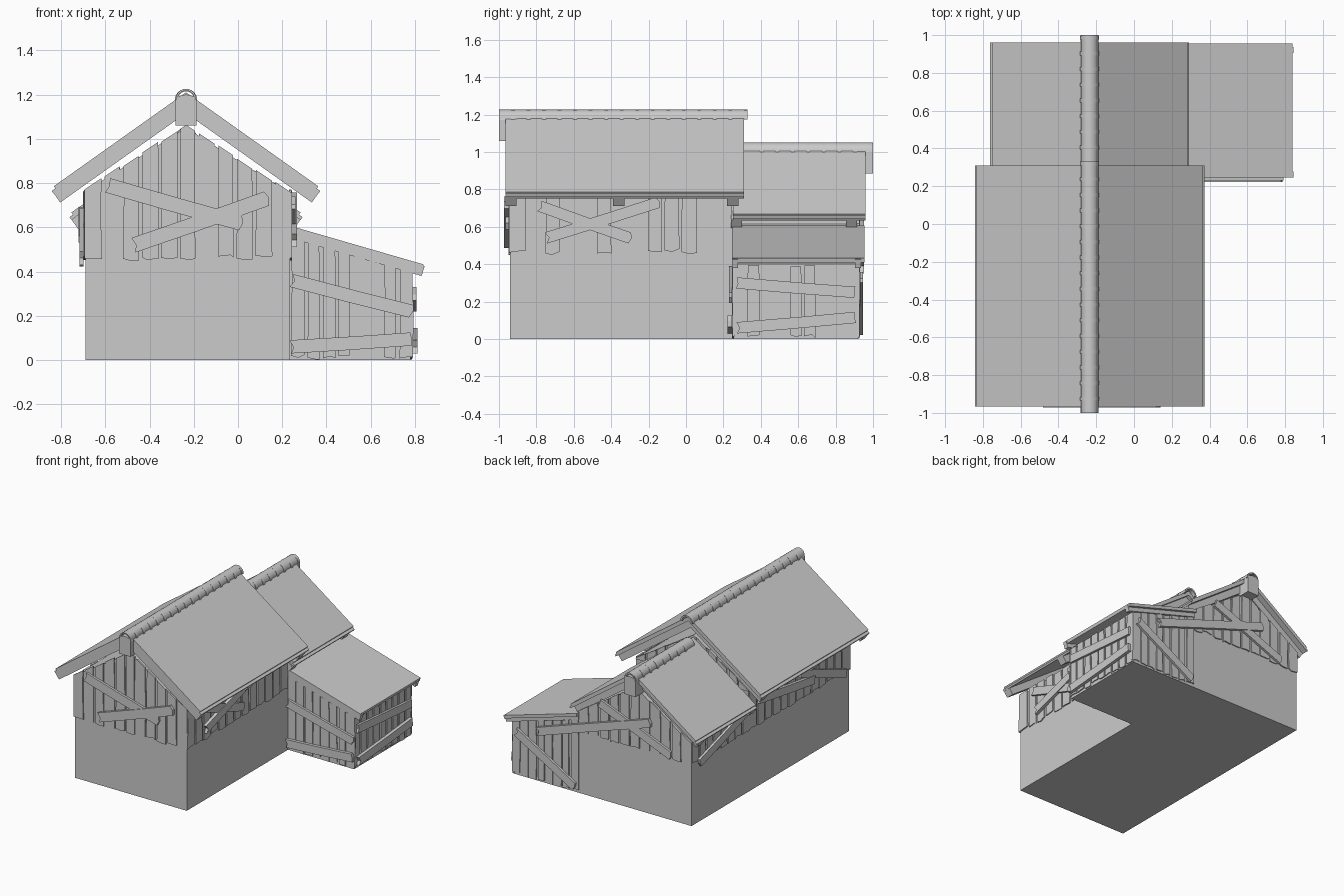
import bpy, bmesh, math, random

if "Cube" in bpy.data.objects:
    bpy.data.objects.remove(bpy.data.objects["Cube"])
random.seed(7)
CX = -0.235          # ridge centre line
SLOPE = 0.71


def build(name, parts):
    """One object from extruded outlines: (points, axis, lo, hi); points are (x or y, z)."""
    bm = bmesh.new()
    for pts, axis, lo, hi in parts:
        def at(p, d):
            return bm.verts.new((p[0], d, p[1]) if axis == 'y' else (d, p[0], p[1]))
        a = [at(p, lo) for p in pts]
        b = [at(p, hi) for p in pts]
        bm.faces.new(a)
        bm.faces.new(b[::-1])
        n = len(pts)
        for i in range(n):
            bm.faces.new((a[i], b[i], b[(i + 1) % n], a[(i + 1) % n]))
    bmesh.ops.recalc_face_normals(bm, faces=bm.faces)
    me = bpy.data.meshes.new(name)
    bm.to_mesh(me)
    bm.free()
    ob = bpy.data.objects.new(name, me)
    bpy.context.collection.objects.link(ob)
    return ob


def jit(a):
    return random.uniform(-a, a)


def planks(name, u0, u1, n, bottom, top, axis, face, out):
    """Row of uneven vertical boards nailed on a wall."""
    parts = []
    w = (u1 - u0) / n
    for i in range(n):
        l = u0 + i * w + (0.004 + abs(jit(0.006)) if i else 0)
        r = u0 + (i + 1) * w - (0.004 + abs(jit(0.006)) if i < n - 1 else 0)
        zb = bottom + jit(0.008)
        drop = abs(jit(0.012))
        tl, tr = top(l) - drop, top(r) - drop
        pts = [(l, zb), ((l + r) / 2 + jit(0.02), zb + jit(0.01)), (r, zb + jit(0.01)),
               (r + jit(0.004), zb + (tr - zb) * 0.5), (r - 0.002, tr)]
        if l < CX < r and axis == 'y' and top(CX) > max(tl, tr):
            pts.append((CX, top(CX) - drop))
        pts += [(l + 0.002, tl), (l + jit(0.004), zb + (tl - zb) * 0.6)]
        parts.append((pts, axis, face, face + out * (0.011 + abs(jit(0.004)))))
    return build(name, parts)


def braces(name, lines, axis, face, out, w=0.06):
    """Crooked boards nailed across the planks."""
    parts = []
    for k, (a, z0, b, z1) in enumerate(lines):
        L = math.hypot(b - a, z1 - z0)
        dx, dz = (b - a) / L, (z1 - z0) / L
        nx, nz = -dz * w / 2, dx * w / 2

        def p(t, s):
            q = t * L + jit(0.006)
            return (a + dx * q + nx * s, z0 + dz * q + nz * s)
        pts = [p(0, -1), p(0.45, -1.05), p(1, -1), p(1.01, 0.1), p(1, 1), p(0.55, 0.95), p(0, 1), p(0.02, -0.1)]
        parts.append((pts, axis, face + out * 0.004, face + out * (0.021 + 0.006 * k)))
    return build(name, parts)


def gable_top(peak):
    return lambda x: peak - 0.63 * abs(x - CX)


def gable_outline(peak, base):
    t = gable_top(peak)
    return [(-0.69, base), (0.235, base), (0.235, t(0.235)), (CX, peak), (-0.69, t(-0.69))]


def lean_top(x):
    return 0.56 - 0.29 * (x - 0.235)


# Solid walls
build("main_house_walls", [(gable_outline(1.05, 0), 'y', -0.94, 0.245)])
build("rear_house_walls", [(gable_outline(0.91, 0), 'y', 0.245, 0.92)])
build("shed_walls", [([(0.235, 0), (0.78, 0), (0.78, lean_top(0.78)), (0.235, lean_top(0.235))], 'y', 0.255, 0.92)])

# Board cladding
planks("main_front_planks", -0.695, 0.245, 11, 0.465, gable_top(1.065), 'y', -0.935, -1)
planks("main_back_planks", -0.69, 0.235, 11, 0.75, gable_top(1.06), 'y', 0.24, 1)
planks("rear_back_planks", -0.695, 0.24, 11, 0.465, gable_top(0.92), 'y', 0.915, 1)
planks("main_right_planks", -0.94, 0.245, 13, 0.465, lambda y: 0.77, 'x', 0.23, 1)
planks("main_left_planks", -0.94, 0.245, 13, 0.465, lambda y: 0.77, 'x', -0.685, -1)
planks("rear_left_planks", 0.25, 0.92, 8, 0.465, lambda y: 0.64, 'x', -0.685, -1)
planks("shed_front_planks", 0.24, 0.79, 8, 0.015, lean_top, 'y', 0.26, -1)
planks("shed_back_planks", 0.24, 0.79, 8, 0.015, lean_top, 'y', 0.915, 1)
planks("shed_right_planks", 0.25, 0.925, 9, 0.015, lambda y: 0.40, 'x', 0.775, 1)

# Crossed boards
braces("main_front_braces", [(-0.59, 0.79, 0.01, 0.62), (-0.47, 0.52, 0.13, 0.73)], 'y', -0.945, -1, 0.068)
braces("main_right_braces", [(-0.78, 0.71, -0.3, 0.54), (-0.75, 0.54, -0.15, 0.73)], 'x', 0.24, 1)
braces("main_left_braces", [(-0.88, 0.46, -0.35, 0.66), (-0.5, 0.56, 0.15, 0.66)], 'x', -0.695, -1)
braces("rear_left_braces", [(0.3, 0.62, 0.85, 0.45)], 'x', -0.695, -1)
braces("rear_back_braces", [(0.06, 0.73, -0.53, 0.49), (0.57, 0.38, -0.36, 0.69)], 'y', 0.925, 1)
braces("shed_front_braces", [(0.24, 0.36, 0.785, 0.22), (0.24, 0.06, 0.785, 0.095)], 'y', 0.25, -1)
braces("shed_right_braces", [(0.27, 0.3, 0.9, 0.25), (0.27, 0.06, 0.9, 0.115)], 'x', 0.785, 1)
braces("shed_back_braces", [(0.75, 0.33, 0.27, 0.05)], 'y', 0.925, 1)


def strip(s, d0, d1, z_apex, thick):
    """Sloping beam outline with a square-cut end, on side s of the ridge."""
    c = 1 / math.hypot(1, SLOPE)
    t = thick * c
    return [(CX + s * d0, z_apex - SLOPE * d0), (CX + s * d1, z_apex - SLOPE * d1),
            (CX + s * (d1 - t * SLOPE * c), z_apex - SLOPE * d1 - t * c),
            (CX + s * d0, z_apex - SLOPE * d0 - thick)]


def arc(r, z, a0=0, a1=math.pi, n=12):
    return [(CX + r * math.cos(a0 + (a1 - a0) * i / n), z + r * math.sin(a0 + (a1 - a0) * i / n))
            for i in range(n + 1)]


def roof(name, apex, reach, y0, y1, rafters, cap, block, rings):
    sides = (-1, 1)
    # Thin covering slabs: two layers
    build(name + "_roof_slabs",
          [(strip(s, 0, reach - 0.012, apex, 0.016), 'y', y0, y1) for s in sides] +
          [(strip(s, 0, reach - 0.003, apex - 0.015, 0.018), 'y', y0, y1) for s in sides])
    # Rafters under the slabs
    build(name + "_rafters", [(strip(s, 0, reach - 0.012, apex - 0.032, 0.062), 'y', y - 0.03, y + 0.03)
                              for s in sides for y in rafters])
    # Ridge beam end with rounded top
    zc = apex - 0.03
    top = [(CX + 0.048 * math.cos(math.pi * i / 8), zc - 0.01 + 0.03 * math.sin(math.pi * i / 8)) for i in range(9)]
    build(name + "_ridge_beam", [([(CX - 0.048, apex - 0.15), (CX + 0.048, apex - 0.15)] + top, 'y', *block)])
    # Ridge tiles and their raised bands
    tile = build(name + "_ridge_tiles", [(arc(0.046, zc) + arc(0.038, zc)[::-1], 'y', *cap)])
    band = build(name + "_ridge_bands", [(arc(0.051, zc - 0.005) + arc(0.039, zc - 0.005)[::-1], 'y', y - 0.01, y + 0.01)
                                         for y in rings])
    for ob in (tile, band):
        bpy.context.view_layer.objects.active = ob
        ob.select_set(True)
        bpy.ops.object.shade_smooth_by_angle(angle=math.radians(35))
        ob.select_set(False)


roof("main", 1.21, 0.61, -0.965, 0.31, (-0.935, -0.36, 0.25), (-1.0, 0.33), (-1.0, -0.9),
     [-0.925 + 0.083 * i for i in range(16)])
roof("rear", 1.035, 0.53, 0.25, 0.96, (0.27, 0.885), (0.3, 1.0), (0.9, 1.0),
     [0.405 + 0.083 * i for i in range(8)])

# Shed roof slab, rafters and eave trim
build("shed_roof_slab", [([(0.235, 0.607), (0.84, 0.432), (0.834, 0.41), (0.235, 0.583)], 'y', 0.245, 0.955)])
build("shed_rafters", [([(0.235, 0.60), (0.844, 0.425), (0.83, 0.38), (0.235, 0.552)], 'y', y - 0.016, y + 0.016)
                       for y in (0.262, 0.92)])
